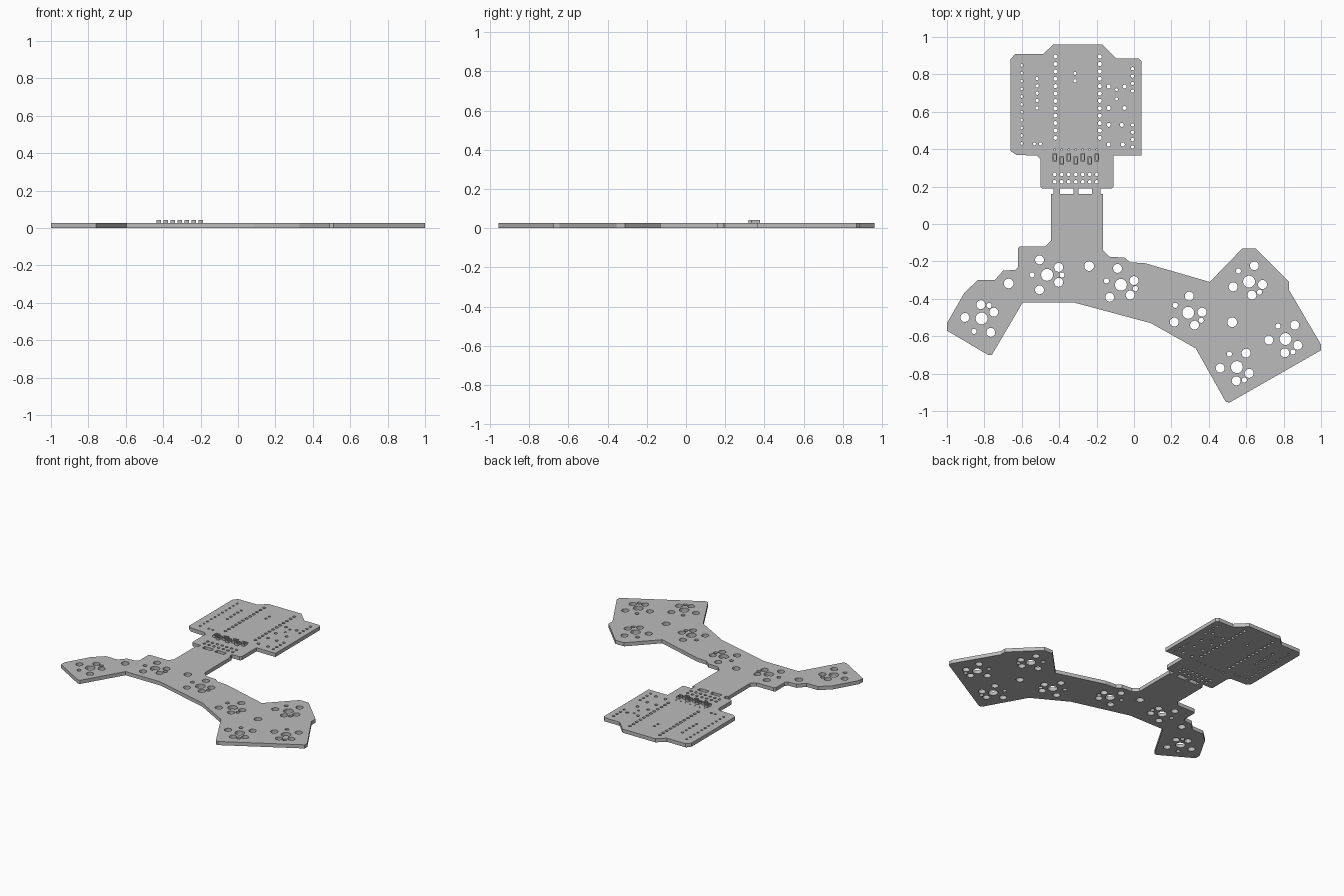
import bpy
import math
from mathutils import Matrix, Vector

cube = bpy.data.objects.get("Cube")
if cube:
    bpy.data.objects.remove(cube, do_unlink=True)

THICK = 0.026
PITCH = 0.0395

grey = bpy.data.materials.new("board grey")
grey.use_nodes = True
colour = (0.5, 0.5, 0.5, 1)
grey.diffuse_color = colour
grey.node_tree.nodes["Principled BSDF"].inputs["Base Color"].default_value = colour


def circle(x, y, radius, sides=20):
    """Corner points of one round hole."""
    steps = [2 * math.pi * i / sides for i in range(sides)]
    return [(x + radius * math.cos(a), y + radius * math.sin(a)) for a in steps]


def rectangle(x, y, half_x, half_y):
    """Corner points of an upright rectangle."""
    return [(x - half_x, y - half_y), (x + half_x, y - half_y),
            (x + half_x, y + half_y), (x - half_x, y + half_y)]


def extruded_plate(name, loops, bottom, height):
    """Fill closed loops, inner loops becoming holes, and give them thickness."""
    curve = bpy.data.curves.new(name, "CURVE")
    curve.dimensions = "2D"
    curve.fill_mode = "BOTH"
    curve.extrude = height / 2
    for loop in loops:
        spline = curve.splines.new("POLY")
        spline.points.add(len(loop) - 1)
        for point, (x, y) in zip(spline.points, loop):
            point.co = (x, y, 0, 1)
        spline.use_cyclic_u = True
    outline = bpy.data.objects.new(name + " outline", curve)
    bpy.context.collection.objects.link(outline)
    bpy.context.view_layer.update()

    # Keep the filled result as an ordinary mesh
    evaluated = outline.evaluated_get(bpy.context.evaluated_depsgraph_get())
    mesh = bpy.data.meshes.new_from_object(evaluated)
    mesh.name = name
    bpy.data.objects.remove(outline, do_unlink=True)
    mesh.transform(Matrix.Translation((0, 0, bottom + height / 2)))
    mesh.materials.clear()
    mesh.materials.append(grey)
    for polygon in mesh.polygons:
        polygon.use_smooth = False
    plate = bpy.data.objects.new(name, mesh)
    bpy.context.collection.objects.link(plate)
    return plate


# Outline of the controller end, clockwise from the left of the neck
controller_edge = [
    (-0.43, 0.16), (-0.43, 0.19), (-0.49, 0.19), (-0.5, 0.2), (-0.5, 0.345),
    (-0.52, 0.365), (-0.63, 0.37), (-0.66, 0.39), (-0.66, 0.88), (-0.635, 0.91),
    (-0.485, 0.91), (-0.43, 0.96), (-0.17, 0.96), (-0.095, 0.885), (0.025, 0.885),
    (0.04, 0.87), (0.04, 0.365), (-0.11, 0.365), (-0.11, 0.2), (-0.12, 0.19),
    (-0.18, 0.19), (-0.18, 0.16),
]

# Outline of the key arms, continuing clockwise from the right of the neck
key_edge = [
    (-0.165, 0.16), (-0.165, -0.14), (-0.13, -0.175), (-0.05, -0.18),
    (-0.02, -0.205), (0.06, -0.21), (0.405, -0.31), (0.58, -0.13), (0.65, -0.13),
    (0.83, -0.31), (0.83, -0.355), (1, -0.645), (1, -0.675), (0.51, -0.955),
    (0.49, -0.95), (0.33, -0.665), (0.09, -0.53), (-0.32, -0.42), (-0.595, -0.42),
    (-0.76, -0.7), (-0.78, -0.7), (-1, -0.57), (-1, -0.53), (-0.905, -0.365),
    (-0.835, -0.3), (-0.745, -0.3), (-0.7, -0.25), (-0.635, -0.245),
    (-0.62, -0.23), (-0.62, -0.13), (-0.61, -0.12), (-0.475, -0.12),
    (-0.445, -0.09), (-0.445, 0.16),
]

holes = []

# Break-away slots between the three neck tabs
for slot_x in (-0.36, -0.26):
    holes.append(rectangle(slot_x, 0.175, 0.036, 0.015))

# Switch footprints: centre post, side posts and contact holes, turned per key
footprint = [
    (0, 0, 0.032), (-0.08, 0, 0.014), (0.08, 0, 0.014),
    (-0.04, 0.08, 0.024), (-0.04, -0.08, 0.024),
    (0.062, 0.04, 0.024), (0.062, -0.04, 0.024),
]
switches = [
    (-0.815, -0.505, 60), (-0.465, -0.272, 0), (-0.07, -0.325, -15),
    (0.29, -0.475, -30), (0.615, -0.308, -45), (0.55, -0.765, -60),
    (0.81, -0.615, -60),
]
for x, y, degrees in switches:
    turn = Matrix.Rotation(math.radians(degrees), 2)
    for offset_x, offset_y, radius in footprint:
        spot = turn @ Vector((offset_x, offset_y)) + Vector((x, y))
        holes.append(circle(spot.x, spot.y, radius))

# Mounting holes
for x, y in ((-0.67, -0.318), (-0.24, -0.225), (0.525, -0.525)):
    holes.append(circle(x, y, 0.026))


def pin_column(x, top, count, radius, pitch=PITCH):
    """Column of pin holes running down from the top one."""
    for i in range(count):
        holes.append(circle(x, top - i * pitch, radius, 12))


# Long pin columns and short headers
pin_column(-0.6, 0.848, 11, 0.008, 0.0417)
pin_column(-0.42, 0.895, 12, 0.011)
pin_column(-0.183, 0.895, 12, 0.011)
pin_column(-0.008, 0.83, 4, 0.009)
pin_column(-0.008, 0.53, 4, 0.009)
pin_column(-0.518, 0.778, 5, 0.009)
pin_column(-0.315, 0.805, 2, 0.009)

# Loose component holes
pin_column(-0.532, 0.428, 1, 0.008)
pin_column(-0.5, 0.428, 1, 0.008)
pin_column(-0.093, 0.718, 2, 0.008, 0.05)
for y, right_x in ((0.735, -0.05), (0.62, -0.05), (0.53, -0.065), (0.425, -0.06)):
    for x in (-0.135, right_x):
        pin_column(x, y, 1, 0.011)

# Connector rows beside the neck and the fine row above the jumpers
jumper_columns = [-0.424 + i * 0.0375 for i in range(7)]
for x in jumper_columns:
    pin_column(x, 0.265, 2, 0.01)
    pin_column(x, 0.397, 1, 0.005)

extruded_plate("circuit_board", [controller_edge + key_edge] + holes, 0, THICK)

# Staggered raised jumper frames
for i, x in enumerate(jumper_columns):
    y = 0.339 if i % 2 else 0.356
    frame = [rectangle(x, y, 0.012, 0.021), rectangle(x, y, 0.007, 0.015)]
    extruded_plate(f"jumper_frame_{i + 1}", frame, THICK, 0.016)
